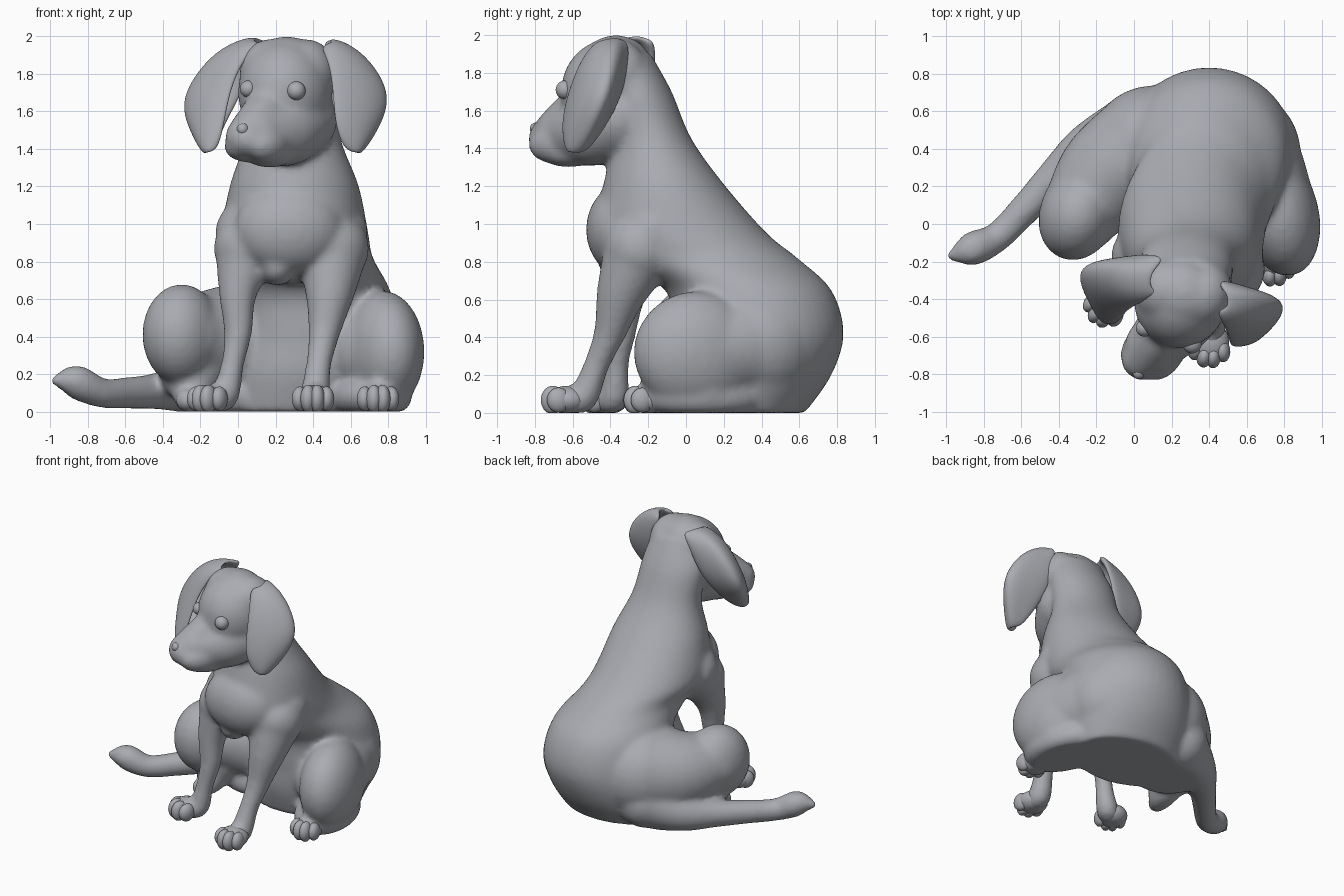
import bpy, bmesh, math
from mathutils import Vector, Matrix

if "Cube" in bpy.data.objects:
    bpy.data.objects.remove(bpy.data.objects["Cube"])

coat = bpy.data.materials.new("grey_clay")
coat.use_nodes = True
GREY = (0.40, 0.41, 0.44, 1)
coat.diffuse_color = GREY
coat.node_tree.nodes["Principled BSDF"].inputs["Base Color"].default_value = GREY


def finish(name, bm):
    """Turn a bmesh into a smooth object resting on the ground."""
    for v in bm.verts:
        v.co.z = max(v.co.z, 0)
    mesh = bpy.data.meshes.new(name)
    bm.to_mesh(mesh)
    bm.free()
    mesh.materials.append(coat)
    mesh.shade_smooth()
    ob = bpy.data.objects.new(name, mesh)
    bpy.context.collection.objects.link(ob)
    return ob


def spline(keys, steps):
    """Smooth samples through a list of key tuples."""
    out = []
    for i in range(len(keys) - 1):
        a, b, c, d = (Vector(keys[min(max(i + k, 0), len(keys) - 1)]) for k in (-1, 0, 1, 2))
        for s in range(steps):
            t = s / steps
            out.append(b + (c - a) * t / 2 + (a * 2 - b * 5 + c * 4 - d) * t**2 / 2
                       + (b * 3 - a - c * 3 + d) * t**3 / 2)
    return out + [Vector(keys[-1])]


def loft(bm, hoops, sides=28):
    """Closed skin over hoops, each a centre and two radius vectors."""
    turns = [i * math.tau / sides for i in range(sides)]
    rings = [[bm.verts.new(c + u * math.cos(a) + v * math.sin(a)) for a in turns]
             for c, u, v in hoops]
    for low, high in zip(rings, rings[1:]):
        for i in range(sides):
            j = (i + 1) % sides
            bm.faces.new((low[i], low[j], high[j], high[i]))
    bm.faces.new(rings[0][::-1])
    bm.faces.new(rings[-1])


def ball(bm, centre, size, yaw=0):
    turn = Matrix.Rotation(math.radians(yaw), 3, 'Z')
    x, y, z = (turn.col[k] * size[k] for k in range(3))
    hoops = []
    for i in range(15):
        a = math.pi * (0.01 + 0.98 * i / 14)
        hoops.append((Vector(centre) - z * math.cos(a), x * math.sin(a), y * math.sin(a)))
    loft(bm, hoops)


def limb(bm, keys, steps=6):
    """Tapered round-ended limb along a path of x, y, z, radius."""
    path = spline(keys, steps)
    points = [p.to_3d() for p in path]
    side = (points[1] - points[0]).orthogonal()
    hoops = []
    for i, p in enumerate(points):
        along = (points[min(i + 1, len(points) - 1)] - points[max(i - 1, 0)]).normalized()
        side = (side - along * side.dot(along)).normalized()
        hoops.append((p, side * path[i].w, along.cross(side) * path[i].w))
    loft(bm, hoops)
    for end in (0, -1):
        ball(bm, points[end], [path[end].w] * 3)


bm = bmesh.new()
# Torso and neck: level ellipses of height, centre x and y, radius x and y
levels = [(0, .34, .32, .42, .31), (.2, .37, .36, .46, .41), (.42, .4, .385, .46, .45),
          (.65, .39, .33, .42, .44), (.82, .35, .11, .37, .48), (.95, .305, -.03, .39, .46),
          (1.2, .3, -.115, .345, .325), (1.45, .29, -.18, .26, .21), (1.7, .27, -.26, .25, .185),
          (1.89, .27, -.34, .21, .16)]
loft(bm, [(Vector((cx, cy, z)), Vector((rx, 0, 0)), Vector((0, ry, 0)))
          for z, cx, cy, rx, ry in spline(levels, 6)], 40)
# Chest and shoulders
ball(bm, (.27, -.34, .97), (.29, .19, .24))
ball(bm, (.285, -.17, .95), (.41, .25, .27))
ball(bm, (.21, -.32, .77), (.1, .14, .1))

# Head: skull, brow, cheeks, bridge, muzzle, jowls and chin
ball(bm, (.25, -.4, 1.7), (.25, .265, .28), -20)
for x, y in ((.165, -.35), (.37, -.38)):
    ball(bm, (x, y, 1.8), (.155, .18, .185), -20)
ball(bm, (.26, -.37, 1.85), (.2, .18, .15), -20)
limb(bm, [(.33, -.36, 1.56, .2), (.24, -.5, 1.5, .195), (.1, -.65, 1.48, .15)])
limb(bm, [(.19, -.5, 1.63, .14), (.12, -.62, 1.56, .12), (.04, -.72, 1.46, .11)])
ball(bm, (.06, -.71, 1.45), (.12, .13, .1), -35)
ball(bm, (.04, -.66, 1.41), (.1, .14, .08), -35)
ball(bm, (.16, -.7, 1.42), (.1, .15, .1), -35)
ball(bm, (.17, -.62, 1.37), (.12, .16, .07), -35)

# Haunches
ball(bm, (.77, .06, .32), (.215, .345, .325), 14)
limb(bm, [(.72, .1, .32, .25), (.64, .25, .35, .29), (.55, .38, .37, .34)], 4)
ball(bm, (.7, .1, .08), (.22, .34, .14), 14)
ball(bm, (-.3, .05, .41), (.205, .25, .27), -20)
limb(bm, [(-.28, .07, .4, .22), (-.13, .25, .37, .29), (.1, .4, .37, .34)], 4)
limb(bm, [(-.24, .12, .22, .18), (-.25, 0, .08, .1), (-.27, -.07, .06, .065)], 4)
ball(bm, (-.05, .32, .08), (.27, .25, .16), -30)
limb(bm, [(.77, .1, .12, .16), (.76, -.1, .09, .11), (.745, -.21, .075, .085)], 4)

# Front legs
limb(bm, [(.5, -.24, .87, .2), (.49, -.34, .64, .135), (.46, -.405, .42, .085),
          (.43, -.475, .25, .068), (.41, -.54, .09, .08), (.405, -.6, .07, .08)])
limb(bm, [(.05, -.24, .87, .18), (.0, -.31, .64, .105), (-.0, -.34, .42, .075),
          (-.03, -.365, .25, .062), (-.07, -.38, .09, .078), (-.13, -.42, .07, .08)])

# Tail
limb(bm, [(0, .5, .2, .2), (-.24, .4, .13, .14), (-.42, .25, .11, .1), (-.58, .08, .1, .085),
          (-.73, -.07, .1, .08), (-.87, -.135, .16, .09), (-.975, -.17, .165, .03)])

body = finish("body", bm)
fuse = body.modifiers.new("fuse", 'REMESH')
fuse.mode = 'VOXEL'
fuse.voxel_size = 0.018
fuse.use_smooth_shade = True
soften = body.modifiers.new("soften", 'SMOOTH')
soften.factor = 0.5
soften.iterations = 14

# Paws: a rounded pad with a fan of plump toes
for name, x, y, yaw in (("front_paw_left", .402, -.65, -4), ("front_paw_right", -.15, -.435, -30),
                        ("hind_paw_left", .745, -.215, 3)):
    bm = bmesh.new()
    turn = Matrix.Rotation(math.radians(yaw), 3, 'Z')
    ball(bm, (x, y + .02, .068), (.105, .11, .075), yaw)
    for k in (-1.5, -.5, .5, 1.5):
        forward = .055 if abs(k) < 1 else .02
        spot = Vector((x, y, .068)) + turn @ Vector((k * .047, -forward, 0))
        ball(bm, spot, (.042, .062, .075 if forward > .03 else .066), yaw + k * 7)
    finish(name, bm)


def ear(name, rows, bulge):
    """Hanging cupped leaf through front edge, outer fold and rear edge points."""
    bm = bmesh.new()
    grid = []
    for front, fold, rear in rows:
        f, o, r = Vector(front), Vector(fold), Vector(rear)
        line = (f, f.lerp(o, .5) + Vector(bulge), o, o.lerp(r, .5), r)
        grid.append([bm.verts.new(p) for p in line])
    for top, low in zip(grid, grid[1:]):
        for i in range(4):
            bm.faces.new((top[i], top[i + 1], low[i + 1], low[i]))
    ob = finish(name, bm)
    shell = ob.modifiers.new("thickness", 'SOLIDIFY')
    shell.thickness = 0.05
    shell.offset = 0
    smooth = ob.modifiers.new("round", 'SUBSURF')
    smooth.levels = smooth.render_levels = 3


# Ears
ear("left_ear", [((.43, -.46, 1.95), (.49, -.38, 1.985), (.46, -.32, 1.97)),
                 ((.48, -.55, 1.87), (.68, -.38, 1.92), (.46, -.31, 1.88)),
                 ((.5, -.62, 1.7), (.86, -.41, 1.7), (.47, -.34, 1.7)),
                 ((.51, -.66, 1.52), (.78, -.48, 1.53), (.52, -.43, 1.53)),
                 ((.57, -.62, 1.38), (.64, -.57, 1.37), (.59, -.54, 1.39))], (.04, -.03, 0))
ear("right_ear", [((.16, -.37, 1.95), (.1, -.27, 1.995), (.16, -.18, 1.97)),
                  ((.03, -.42, 1.89), (-.13, -.22, 1.93), (.1, -.17, 1.89)),
                  ((-.04, -.47, 1.7), (-.34, -.21, 1.68), (.03, -.19, 1.7)),
                  ((-.07, -.52, 1.53), (-.28, -.31, 1.53), (-.07, -.28, 1.53)),
                  ((-.11, -.53, 1.38), (-.17, -.46, 1.37), (-.12, -.43, 1.4))], (-.04, -.03, 0))

# Eyes and nose
for name, spot, r in (("left_eye", (.31, -.64, 1.71), .05), ("right_eye", (.055, -.555, 1.72), .045),
                      ("nose", (.025, -.795, 1.505), .032)):
    bm = bmesh.new()
    ball(bm, spot, (r, r, r))
    finish(name, bm)
